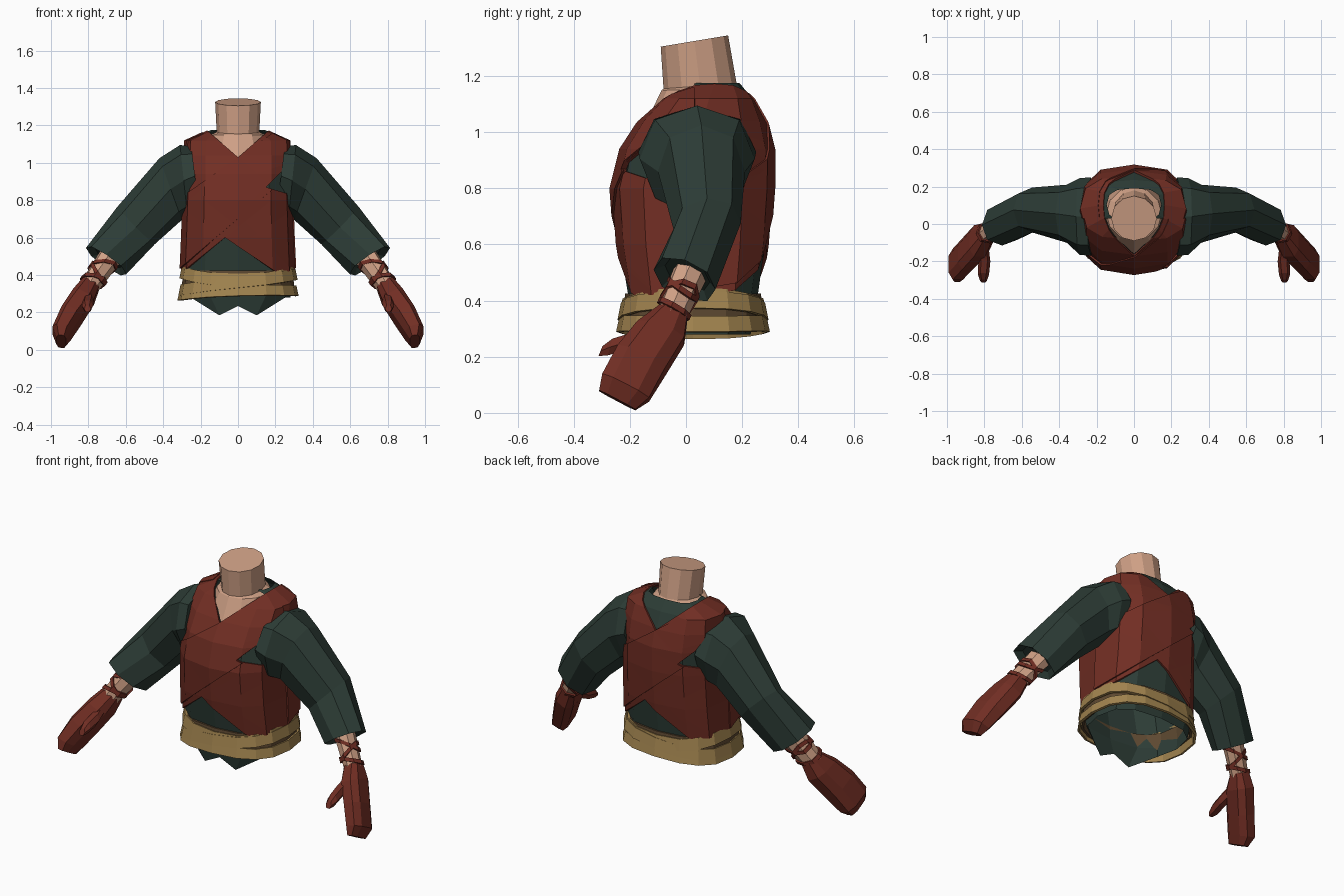
import bpy, bmesh, math
from mathutils import Vector as V

if "Cube" in bpy.data.objects:
    bpy.data.objects.remove(bpy.data.objects["Cube"])


def material(name, rgb):
    m = bpy.data.materials.new(name)
    m.diffuse_color = (*rgb, 1)
    m.use_nodes = True
    m.node_tree.nodes["Principled BSDF"].inputs["Base Color"].default_value = m.diffuse_color
    return m


RED = material("rust red", (0.165, 0.027, 0.017))
GREEN = material("dark green", (0.026, 0.046, 0.037))
SKIN = material("skin", (0.62, 0.35, 0.235))
GOLD = material("gold cloth", (0.36, 0.23, 0.078))
BROWN = material("belt brown", (0.11, 0.065, 0.03))


def ring(c, u, w, n=8, p=1.0, phase=0.0):
    """Rounded-box cross-section spanned by half axes u and w."""
    pts = []
    for i in range(n):
        a = math.tau * (i + phase) / n
        f = [math.copysign(abs(t) ** p, t) if abs(t) > 1e-6 else 0
             for t in (math.cos(a), math.sin(a))]
        pts.append(V(c) + V(u) * f[0] + V(w) * f[1])
    return pts


def loft_mesh(rings, cap0=False, cap1=False):
    bm = bmesh.new()
    rows = [[bm.verts.new(p) for p in r] for r in rings]
    n = len(rows[0])
    for a, b in zip(rows, rows[1:]):
        for i in range(n):
            j = (i + 1) % n
            bm.faces.new((a[i], a[j], b[j], b[i]))
    if cap0:
        bm.faces.new(rows[0][::-1])
    if cap1:
        bm.faces.new(rows[-1])
    bmesh.ops.recalc_face_normals(bm, faces=bm.faces)
    return bm


def finish(name, bm, mat, thick=0.0, offset=-1):
    me = bpy.data.meshes.new(name)
    bm.to_mesh(me)
    bm.free()
    me.materials.append(mat)
    ob = bpy.data.objects.new(name, me)
    bpy.context.collection.objects.link(ob)
    if thick:
        s = ob.modifiers.new("thickness", "SOLIDIFY")
        s.thickness, s.offset = thick, offset
    return ob


# Torso sections: height, front y, back y, half width
SECTIONS = [(0.42, -0.22, 0.27, 0.305), (0.60, -0.25, 0.295, 0.297),
            (0.80, -0.265, 0.31, 0.29), (0.94, -0.23, 0.31, 0.285),
            (1.04, -0.165, 0.285, 0.285), (1.12, -0.085, 0.25, 0.28),
            (1.175, 0.0, 0.205, 0.16)]
MID = 0.03


def section(z, yf, yb, hx, grow=0.0):
    return ring((0, (yf + yb) / 2, z), (hx + grow, 0, 0),
                (0, (yb - yf) / 2 + grow, 0), 12, 0.72)


def cut_shell(rings, lines, drop):
    """Slice along slanted lines (x, z, slope) on both sides, then drop faces."""
    bm = loft_mesh(rings)
    planes = [((0, MID, 0), (0, 1, 0)), ((0, 0, 0), (1, 0, 0))]
    for x, z, k in lines:
        for s in (1, -1):
            planes.append(((s * x, 0, z), (-k * s, 0, 1)))
    for co, no in planes:
        bmesh.ops.bisect_plane(bm, geom=bm.verts[:] + bm.edges[:] + bm.faces[:],
                               plane_co=co, plane_no=no, dist=1e-5)
    gone = []
    for f in bm.faces:
        c = f.calc_center_median()
        front = c.y < MID
        # The back is the front turned half way round
        if drop(c.x if front else -c.x, c.z, front):
            gone.append(f)
    bmesh.ops.delete(bm, geom=gone, context="FACES")
    return bm


NECK_V = [(0, 1.03, 0.87), (0, 1.03, -0.87)]
HEM_V = [(-0.07, 0.60, 0.8), (-0.07, 0.60, -0.67)]
ARM_V = [(0.15, 0.87, 1.0), (0.15, 0.87, -0.3)]
SASH = [(-0.29, 0.455, 0.85), (0, 1.03, 0.7)]


def in_neck(x, z):
    return z > 1.03 + 0.87 * abs(x)


def vest_gap(x, z, front):
    hem = z < 0.60 + 0.8 * (x + 0.07) and z < 0.60 - 0.67 * (x + 0.07)
    arm = 0.87 - 0.3 * (x - 0.15) < z < 0.87 + 1.0 * (x - 0.15)
    return in_neck(x, z) or hem or arm


def outside_sash(x, z, front):
    below = z < 0.455 + 0.85 * (x + 0.29)
    return vest_gap(x, z, front) or below or z > 1.03 + 0.7 * x


# Wrapped vest with its overlapping diagonal panel
vest_rings = [section(*s) for s in SECTIONS]
finish("vest", cut_shell(vest_rings, NECK_V + HEM_V + ARM_V, vest_gap), RED, 0.012)
sash_rings = [section(*s, 0.008) for s in SECTIONS]
finish("vest_overlap", cut_shell(sash_rings, NECK_V + HEM_V + ARM_V + SASH, outside_sash),
       RED, 0.012)

# Shirt body with a two-pointed front hem
hem = section(0.28, -0.18, 0.23, 0.28)
hem[9] = V((0, -0.17, 0.235))
hem[8], hem[10] = V((-0.1, -0.165, 0.185)), V((0.1, -0.165, 0.185))
shirt_rings = [hem, section(0.34, -0.20, 0.25, 0.285)]
shirt_rings += [section(*s, -0.014) for s in SECTIONS]
finish("shirt_body", cut_shell(shirt_rings, NECK_V, lambda x, z, f: f and in_neck(x, z)), GREEN)

# Neck and upper chest
neck = [ring((0, 0.03, 0.98), (0.19, 0, 0), (0, 0.20, 0), 12),
        ring((0, 0.04, 1.06), (0.18, 0, 0), (0, 0.17, 0), 12),
        ring((0, 0.055, 1.15), (0.148, 0, 0), (0, 0.142, 0), 12),
        ring((0, 0.05, 1.165), (0.114, 0, 0), (0, 0.13, 0.01), 12),
        ring((0, 0.03, 1.325), (0.122, 0, 0), (0, 0.12, 0.02), 12)]
finish("neck", loft_mesh(neck, cap1=True), SKIN)


# Belt: a dark core with crossing cloth bands
def band(name, mat, grow, height, centre):
    lo, hi = [], []
    for i in range(16):
        a = math.tau * i / 16
        z = centre(a)
        for row, s, g in ((lo, -1, 0.008), (hi, 1, -0.004)):
            x = (0.30 + grow + g) * math.copysign(abs(math.cos(a)) ** 0.78, math.cos(a))
            y = 0.025 + (0.25 + grow + g) * math.copysign(abs(math.sin(a)) ** 0.78, math.sin(a))
            row.append(V((x, y, z + s * height / 2)))
    finish(name, loft_mesh([lo, hi]), mat, 0.014)


band("belt_core", BROWN, -0.004, 0.12, lambda a: 0.365)
band("belt_upper", GOLD, 0.005, 0.065, lambda a: 0.415 - 0.04 * math.sin(a) ** 2)
band("belt_lower", GOLD, 0.016, 0.055, lambda a: 0.305 + 0.012 * math.sin(a) ** 2 + 0.012 * math.cos(a))
band("belt_cross", GOLD, 0.011, 0.06, lambda a: 0.362 + 0.042 * math.cos(a))

# Arms: (centre, half axis across, half axis front to back) per section
SLEEVE = [((0.23, 0.04, 0.93), (0.02, 0, 0.16), (0, 0.21, 0)),
          ((0.29, 0.04, 0.905), (0.02, 0, 0.19), (0, 0.205, 0.0)),
          ((0.36, 0.055, 0.86), (0.06, 0, 0.165), (0, 0.155, 0)),
          ((0.545, 0.075, 0.665), (0.10, 0, 0.10), (0, 0.12, 0.01)),
          ((0.705, -0.005, 0.475), (0.108, 0, 0.07), (0, 0.11, -0.035)),
          ((0.69, 0.005, 0.495), (0.075, 0, 0.05), (0, 0.08, -0.03))]
FOREARM = [((0.66, 0.03, 0.53), (0.055, 0, 0.033), (0, 0.06, -0.02)),
           ((0.80, -0.06, 0.33), (0.045, 0, 0.026), (0, 0.05, -0.02))]
HAND = [((0.785, -0.045, 0.355), (0.045, 0, 0.025), (0, 0.052, -0.02)),
        ((0.825, -0.09, 0.285), (0.058, 0, 0.03), (0, 0.088, -0.03)),
        ((0.89, -0.16, 0.185), (0.055, 0, 0.03), (0, 0.088, -0.045)),
        ((0.942, -0.215, 0.09), (0.052, 0, 0.015), (0, 0.088, -0.045)),
        ((0.945, -0.245, 0.045), (0.028, 0, 0.004), (0, 0.068, -0.036))]
THUMB = [((0.815, -0.10, 0.30), (0.035, 0, 0.0), (0, 0.02, 0.04)),
         ((0.80, -0.20, 0.255), (0.032, 0, 0), (0, 0.012, 0.036)),
         ((0.805, -0.27, 0.235), (0.03, 0, 0), (0, 0.01, 0.034)),
         ((0.805, -0.305, 0.22), (0.018, 0, 0), (0, 0.008, 0.02))]


def limb(name, rows, mat, side, n=8, p=0.9, phase=0.0, thick=0.0, caps=True):
    rings = [[V((q.x * side, q.y, q.z)) for q in ring(*r, n, p, phase)] for r in rows]
    finish(name, loft_mesh(rings, caps, caps), mat, thick)


AXIS = V((0.14, -0.09, -0.20)).normalized()
for side, tag in ((1, "left"), (-1, "right")):
    limb(tag + "_sleeve", SLEEVE, GREEN, side)
    limb(tag + "_forearm", FOREARM, SKIN, side)
    limb(tag + "_mitten", HAND, RED, side, p=0.7, phase=0.5)
    limb(tag + "_thumb", THUMB, RED, side, n=6)
    # Tilted wrist wraps that cross each other
    for k, (t, tilt) in enumerate(((0.45, 0.035), (0.60, -0.035), (0.80, 0.02))):
        c = V(FOREARM[0][0]).lerp(V(FOREARM[1][0]), t)
        u = V((0.058, 0, 0.033)) + AXIS * tilt
        w = V((0, 0.062, -0.022)) + AXIS * tilt * 0.6
        rows = [(c - AXIS * 0.011, u, w), (c + AXIS * 0.011, u, w)]
        limb(f"{tag}_wrist_wrap_{k + 1}", rows, RED, side, thick=0.01, caps=False)
